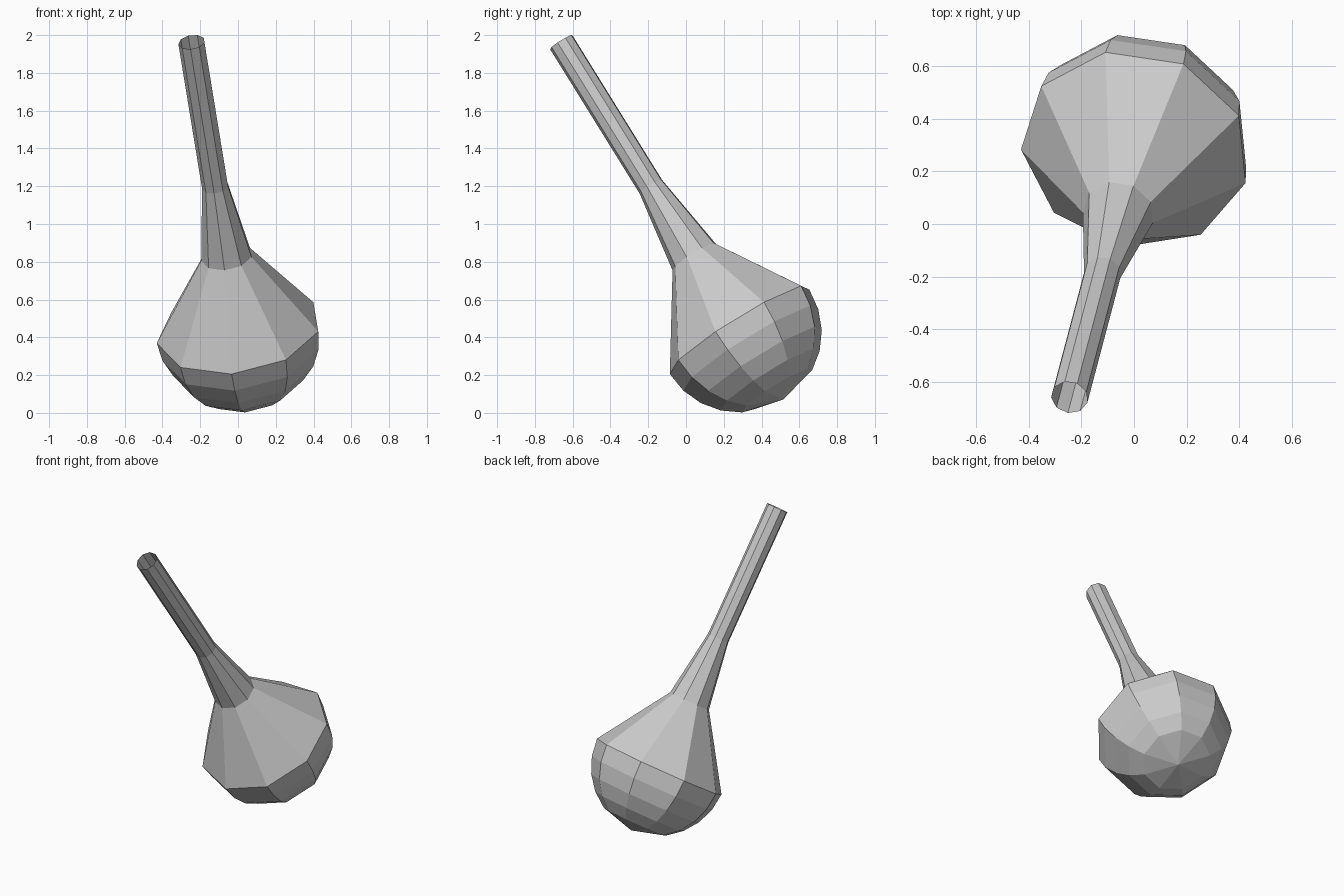
import bpy, bmesh
from math import sin, cos, radians, tau
from mathutils import Matrix, Vector

if "Cube" in bpy.data.objects:
    bpy.data.objects.remove(bpy.data.objects["Cube"])

SIDES = 9
BULB_R = 0.44

# Profile (radius, height along axis): rounded base, shoulder, neck, open tube end
profile = [(BULB_R * cos(radians(a)), -BULB_R * sin(radians(a))) for a in (60, 45, 30, 15, 0)]
profile += [(0.137, 0.46), (0.071, 0.90), (0.071, 1.808)]

bm = bmesh.new()
rings = [[bm.verts.new((r * cos(tau * i / SIDES), r * sin(tau * i / SIDES), h))
          for i in range(SIDES)] for r, h in profile]
pole = bm.verts.new((0, 0, -BULB_R))
for i in range(SIDES):
    j = (i + 1) % SIDES
    bm.faces.new((pole, rings[0][j], rings[0][i]))
    for low, high in zip(rings, rings[1:]):
        bm.faces.new((low[i], low[j], high[j], high[i]))

# Lean the axis toward the front and slightly left
axis = Vector((-0.138, -0.522, 0.842)).normalized()
side = Vector((-0.088, -0.846, -0.527))
side = (side - axis * side.dot(axis)).normalized()
tilt = Matrix((side, axis.cross(side), axis)).transposed().to_4x4()
bm.transform(Matrix.Translation((0.004, 0.284, 0.441)) @ tilt)

mesh = bpy.data.meshes.new("bulb_with_neck")
bm.to_mesh(mesh)
bm.free()
bpy.context.collection.objects.link(bpy.data.objects.new("bulb_with_neck", mesh))
